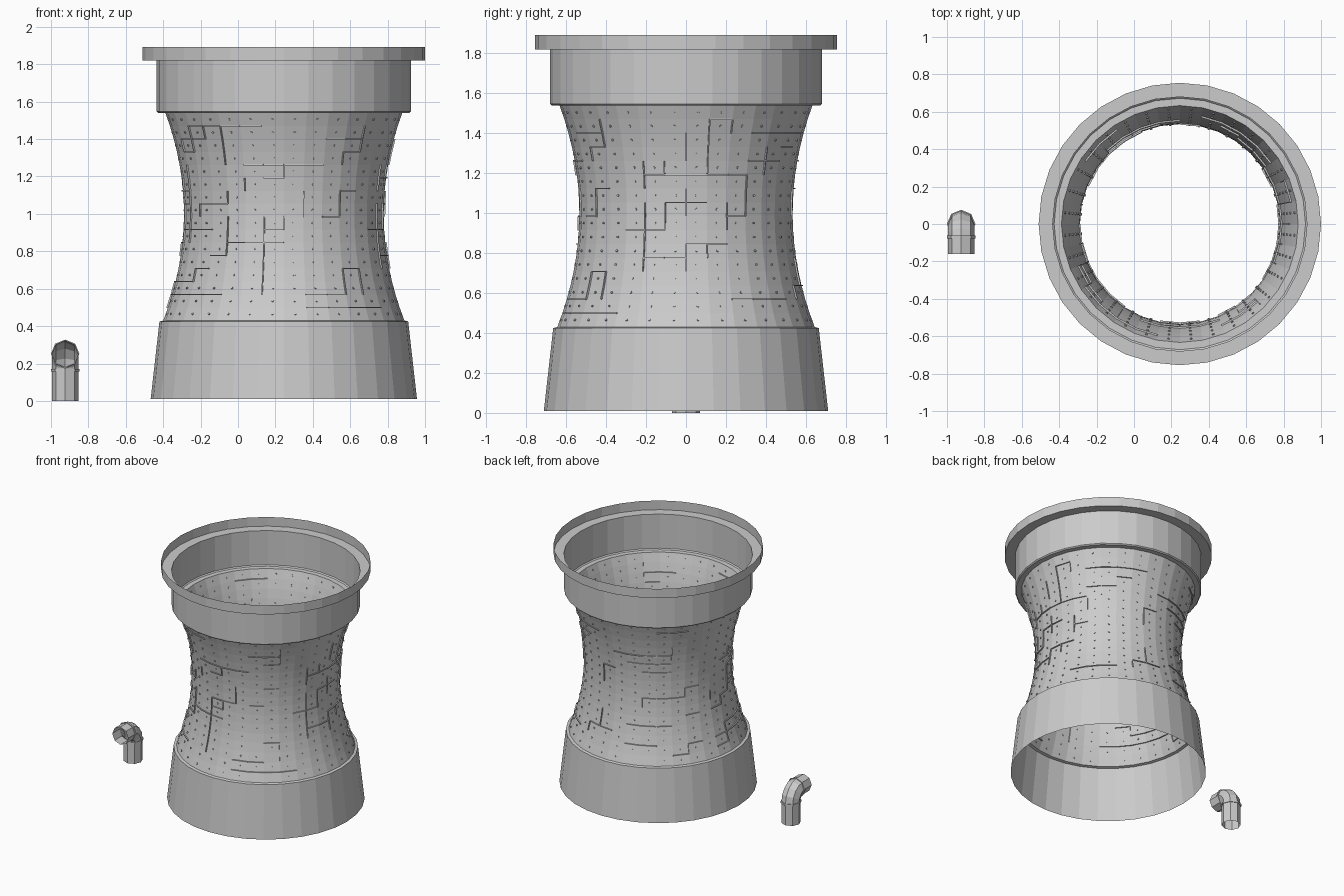
import bpy, bmesh, math, random
from mathutils import Vector, Matrix

if "Cube" in bpy.data.objects:
    bpy.data.objects.remove(bpy.data.objects["Cube"])

random.seed(4)
SIDES, ROWS = 32, 16
Z0, Z1 = 0.43, 1.54
TOWER = Vector((0.245, 0, 0))
PIPE = Vector((-0.924, 0, 0))


def finish(bm, name, loc):
    mesh = bpy.data.meshes.new(name)
    bm.to_mesh(mesh)
    bm.free()
    ob = bpy.data.objects.new(name, mesh)
    ob.location = loc
    bpy.context.collection.objects.link(ob)
    return ob


def skin(bm, rings):
    """Join successive vertex rings with quads."""
    rings = [[bm.verts.new(p) for p in r] for r in rings]
    for a, b in zip(rings, rings[1:]):
        for i in range(len(a)):
            k = (i + 1) % len(a)
            bm.faces.new((a[i], a[k], b[k], b[i]))


def lathe(name, profile):
    bm = bmesh.new()
    skin(bm, [[polar(r, i, z) for i in range(SIDES)] for r, z in profile])
    return finish(bm, name, TOWER)


def polar(r, i, z):
    a = 2 * math.pi * i / SIDES
    return Vector((r * math.cos(a), r * math.sin(a), z))


def waist(z):
    return 0.534 + 0.34 * (z - 1.0) ** 2


def grid(i, j):
    z = Z0 + (Z1 - Z0) * j / ROWS
    return polar(waist(z), i, z)


def frame(centre, along, out):
    x = along.normalized()
    z = (out - x * out.dot(x)).normalized()
    m = Matrix((x, z.cross(x), z)).transposed().to_4x4()
    m.translation = centre
    return m


# Tower shells
lathe("base_skirt", [(0.712, 0.01), (0.665, 0.425), (waist(Z0), 0.43)])
lathe("waisted_wall", [(waist(z), z) for z in
                       [Z0 + (Z1 - Z0) * j / ROWS for j in range(ROWS + 1)]])
lathe("upper_collar_and_rim", [(waist(Z1), 1.54), (0.672, 1.54), (0.68, 1.548),
                               (0.68, 1.82), (0.755, 1.82), (0.755, 1.893)])

# Rivets through the middle of every wall panel
bm = bmesh.new()
for i in range(SIDES):
    for j in range(ROWS):
        c = (grid(i, j) + grid(i + 1, j + 1) + grid(i + 1, j) + grid(i, j + 1)) / 4
        up = grid(i, j + 1) - grid(i, j)
        m = frame(c, up, Vector((c.x, c.y, 0)))
        bmesh.ops.create_cone(bm, cap_ends=True, segments=6, radius1=0.006,
                              radius2=0.006, depth=0.012, matrix=m)
finish(bm, "rivets", TOWER)

# Panel seams: random stepped runs along the panel edges
edges = set()
for _ in range(85):
    i, j = random.randrange(SIDES), random.randrange(1, ROWS)
    horizontal = random.random() < 0.5
    for _ in range(random.randint(1, 5)):
        if horizontal:
            edges.add((i, j, 1, 0))
            i = (i + 1) % SIDES
        elif j < ROWS - 1:
            edges.add((i, j, 0, 1))
            j += 1
        if random.random() < 0.5:
            horizontal = not horizontal
bm = bmesh.new()
for i, j, di, dj in sorted(edges):
    a, b = grid(i, j), grid(i + di, j + dj)
    c = (a + b) / 2
    m = frame(c, b - a, Vector((c.x, c.y, 0)))
    size = Matrix.Diagonal(((b - a).length, 0.006, 0.016, 1))
    bmesh.ops.create_cube(bm, size=1, matrix=m @ size)
finish(bm, "panel_seams", TOWER)


# Elbow pipe: octagonal rings along a bend, (y, z, tilt, radius)
def pipe_part(name, stations):
    bm = bmesh.new()
    rings = []
    for y, z, tilt, r in stations:
        t = math.radians(tilt)
        rings.append([Vector((r * math.cos(a), y + r * math.sin(a) * math.cos(t),
                              z + r * math.sin(a) * math.sin(t)))
                      for a in [math.pi * k / 4 for k in range(8)]])
    skin(bm, rings)
    return finish(bm, name, PIPE)


R = 0.07
pipe_part("elbow_pipe", [(0, 0, 0, R), (0, 0.165, 0, R), (-0.006, 0.2, 22, R),
                         (-0.026, 0.23, 45, R), (-0.05, 0.247, 68, R),
                         (-0.075, 0.252, 90, R), (-0.16, 0.252, 90, R)])
for name, s in (("lower_pipe_collar", [(0, 0.157, 0), (0, 0.172, 0)]),
                ("upper_pipe_collar", [(-0.062, 0.252, 90), (-0.077, 0.252, 90)])):
    pipe_part(name, [s[0] + (R,), s[0] + (0.076,), s[1] + (0.076,), s[1] + (R,)])
